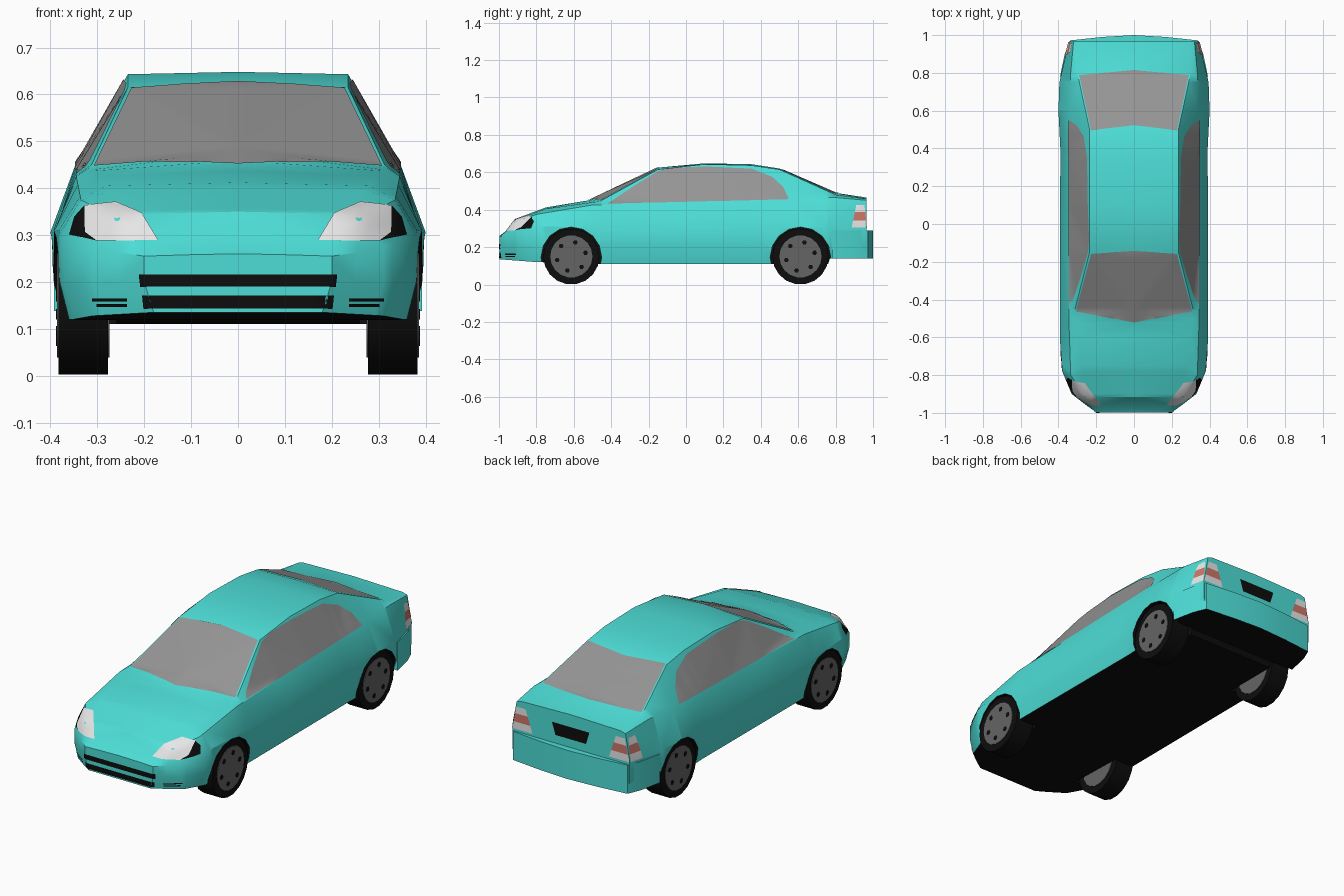
import bpy, bmesh, math
from mathutils import Vector, Matrix
from mathutils.bvhtree import BVHTree

if "Cube" in bpy.data.objects:
    bpy.data.objects.remove(bpy.data.objects["Cube"])


def material(name, r, g, b):
    m = bpy.data.materials.new(name)
    m.use_nodes = True
    m.diffuse_color = (r, g, b, 1)
    m.node_tree.nodes["Principled BSDF"].inputs["Base Color"].default_value = (r, g, b, 1)
    return m


PAINT = material("turquoise paint", .075, .73, .68)
BLACK = material("black rubber", .004, .004, .004)
GLASS = material("grey glass", .30, .30, .30)
HUB = material("dark grey hub", .13, .13, .13)
LAMP = material("white lamp", .8, .8, .8)
RED = material("red lamp", .62, .18, .14)


def finish(bm, name, mats, angle=30):
    me = bpy.data.meshes.new(name)
    bm.to_mesh(me)
    bm.free()
    for m in mats:
        me.materials.append(m)
    ob = bpy.data.objects.new(name, me)
    bpy.context.collection.objects.link(ob)
    smooth(ob, angle)
    return ob


def smooth(ob, angle=30):
    bpy.ops.object.select_all(action='DESELECT')
    ob.select_set(True)
    bpy.context.view_layer.objects.active = ob
    bpy.ops.object.shade_smooth_by_angle(angle=math.radians(angle))


def rail(points, y):
    """Piecewise linear value along the length of the car."""
    for (a, va), (b, vb) in zip(points, points[1:]):
        if y <= b:
            return va + (vb - va) * max(0, (y - a) / (b - a))
    return points[-1][1]


# Body rails: half widths and heights along the length
FLOOR_Z = [(-1, .135), (-.8, .12), (-.45, .11), (.76, .11), (.77, .14)]
WAIST_X = [(-1, .2), (-.9, .33), (-.78, .38), (-.6, .393), (.4, .39), (.6, .4), (.75, .395), (.965, .345)]
WAIST_Z = [(-1, .25), (-.9, .28), (-.75, .31), (0, .3), (.965, .31)]
SHOULDER_X = [(-1, .2), (-.96, .22), (-.915, .26), (-.8, .335), (-.5, .345), (.5, .345), (.8, .335), (.965, .32)]
SHOULDER_Z = [(-1, .255), (-.96, .285), (-.915, .335), (-.8, .375), (-.5, .425), (.5, .455), (.8, .465), (.965, .45)]
EDGE_X = [(-1, .1), (-.96, .2), (-.75, .28), (-.46, .315), (-.15, .235), (.5, .235), (.8, .3), (.965, .29)]
EDGE_Z = [(-1, .258), (-.96, .287), (-.915, .345), (-.75, .405), (-.46, .445), (-.15, .615),
          (.1, .643), (.35, .637), (.5, .615), (.8, .48), (.965, .458)]
TOP_Z = [(-1, .26), (-.96, .288), (-.915, .35), (-.75, .412), (-.52, .45), (-.15, .625),
         (.1, .648), (.35, .643), (.5, .62), (.8, .49), (.965, .465)]
STATIONS = sorted({y for y, _ in EDGE_Z + WAIST_X + FLOOR_Z + TOP_Z + SHOULDER_X})


def section(y):
    w, floor = rail(WAIST_X, y), rail(FLOOR_Z, y)
    half = [(w - .02, floor), (w, .2), (w, rail(WAIST_Z, y)),
            (rail(SHOULDER_X, y), rail(SHOULDER_Z, y)), (rail(EDGE_X, y), rail(EDGE_Z, y))]
    ring = [(0, floor)] + half + [(0, rail(TOP_Z, y))] + [(-x, z) for x, z in reversed(half)]
    return [Vector((x, max(y, -.997), z)) for x, z in ring]


# Body shell lofted through the sections, with a black floor
bm = bmesh.new()
rings = [[bm.verts.new(p) for p in section(y)] for y in STATIONS]
n = len(rings[0])
for a, b in zip(rings, rings[1:]):
    for j in range(n):
        k = (j + 1) % n
        f = bm.faces.new((a[j], a[k], b[k], b[j]))
        f.material_index = int(j in (0, n - 1))
bm.faces.new(rings[0])
bm.faces.new(rings[-1])
bmesh.ops.recalc_face_normals(bm, faces=bm.faces)
bmesh.ops.triangulate(bm, faces=bm.faces)
skin = BVHTree.FromBMesh(bm)
body = finish(bm, "body", [PAINT, BLACK])


def add_drum(bm, x0, x1, y, z, r, sides, mat=0):
    """Cylinder lying across the car."""
    mtx = Matrix.Translation(((x0 + x1) / 2, y, z)) @ Matrix.Rotation(math.pi / 2, 4, 'Y')
    old = set(bm.faces)
    bmesh.ops.create_cone(bm, cap_ends=True, segments=sides, radius1=r, radius2=r,
                          depth=abs(x1 - x0), matrix=mtx)
    for f in set(bm.faces) - old:
        f.material_index = mat


# Wheel arches cut out of the body, lined in black
AXLES = {"front": -.613, "rear": .612}
bm = bmesh.new()
for y in AXLES.values():
    for s in (-1, 1):
        add_drum(bm, s * .26, s * .5, y, .145, .162, 16, 1)
cutter = finish(bm, "arch_cutter", [PAINT, BLACK])
cutter.hide_render = True
mod = body.modifiers.new("arches", 'BOOLEAN')
mod.operation, mod.solver, mod.object = 'DIFFERENCE', 'EXACT', cutter
bpy.context.view_layer.objects.active = body
bpy.ops.object.modifier_apply(modifier=mod.name)
bpy.data.objects.remove(cutter)
smooth(body)

# Wheels: tyre, hub disc and six small holes
for end, y in AXLES.items():
    for side, s in (("left", 1), ("right", -1)):
        bm = bmesh.new()
        add_drum(bm, s * .277, s * .383, y, .15, .15, 18)
        add_drum(bm, s * .274, s * .386, y, .15, .113, 18, 1)
        for i in range(6):
            a = i * math.pi / 3 + .25
            add_drum(bm, s * .38, s * .388, y + .078 * math.cos(a), .15 + .078 * math.sin(a), .013, 6)
        finish(bm, f"{end}_{side}_wheel", [BLACK, HUB])

# Rear bumper: plan outline raised to a block, black below
plan = [(0, 1), (.17, .99), (.337, .972), (.367, .9), (.392, .78)]
plan += [(-x, y) for x, y in reversed(plan[1:])]
bm = bmesh.new()
base = bm.faces.new([bm.verts.new((x, y, .138)) for x, y in plan])
up = bmesh.ops.extrude_face_region(bm, geom=[base], use_keep_orig=True)
for v in up["geom"]:
    if isinstance(v, bmesh.types.BMVert):
        v.co.z = .29
bmesh.ops.recalc_face_normals(bm, faces=bm.faces)
for f in bm.faces:
    f.material_index = int(f.normal.z < -.8)
finish(bm, "rear_bumper", [PAINT, BLACK])


def decal(name, outline, direction, mat, flip=False, step=.02):
    """Thin panel: a flat outline cut into a grid and laid on the body skin."""
    d = Vector(direction)
    axis = max(range(3), key=lambda i: abs(d[i]))
    u, v = [i for i in range(3) if i != axis]
    bm = bmesh.new()
    verts = []
    for p in outline:
        co = Vector((0, 0, 0))
        co[u], co[v] = (-p[0] if flip else p[0]), p[1]
        verts.append(bm.verts.new(co))
    bm.faces.new(verts)
    for i in (u, v):
        normal = Vector((0, 0, 0))
        normal[i] = 1
        for k in range(-50, 51):
            lo = min(w.co[i] for w in bm.verts)
            hi = max(w.co[i] for w in bm.verts)
            if lo < k * step < hi:
                bmesh.ops.bisect_plane(bm, geom=bm.verts[:] + bm.edges[:] + bm.faces[:],
                                       plane_co=normal * k * step, plane_no=normal)
    lost = []
    for w in bm.verts:
        hit, nor, _, _ = skin.ray_cast(w.co - d * 2, d)
        if hit is None:
            lost.append(w)
        else:
            w.co = hit + nor * (.003 if nor.dot(d) < 0 else -.003)
    bmesh.ops.delete(bm, geom=lost, context='VERTS')
    bm.normal_update()
    bmesh.ops.reverse_faces(bm, faces=[f for f in bm.faces if f.normal.dot(d) > 0])
    finish(bm, name, [mat])


def mirrored(half):
    return half + [(-x, y) for x, y in reversed(half) if x]


def box(x0, x1, z0, z1):
    return [(x0, z0), (x1, z0), (x1, z1), (x0, z1)]


DOWN, BACK, FORWARD = (0, 0, -1), (0, 1, 0), (0, -1, 0)

# Windscreen, rear window, grille and plate recess
decal("windscreen", mirrored([(0, -.52), (.308, -.463), (.227, -.157), (0, -.142)]), DOWN, GLASS)
decal("rear_window", mirrored([(0, .522), (.228, .495), (.29, .787), (0, .815)]), DOWN, GLASS)
decal("upper_grille", mirrored([(.207, .19), (.21, .216)]), BACK, BLACK)
decal("lower_grille", mirrored([(.2, .143), (.203, .171)]), BACK, BLACK)
decal("plate_recess", mirrored([(.09, .335), (.11, .4)]), FORWARD, BLACK)

# Parts on both sides: side glass, lamps and bumper slits
SIDE_GLASS = [(-.42, .43), (.55, .455), (.52, .52), (.46, .575), (.35, .618), (.1, .63),
              (-.08, .622), (-.15, .605), (-.28, .525)]
HEADLAMP = [(.17, .287), (.3, .287), (.325, .305), (.326, .362), (.26, .369), (.205, .345)]
CORNER_LAMP = [(.3, .287), (.358, .3), (.347, .338), (.326, .362), (.325, .305)]
TAIL_REAR = [(.225, .345), (.265, .318)]
TAIL_SIDE = [(.885, .967), (.91, .953)]
BANDS = [("lower", .305, .343, LAMP), ("middle", .343, .388, RED), ("upper", .388, .425, LAMP)]


def band(edges, z0, z1):
    (a0, b0), (a1, b1) = edges
    t, q = [(z - .305) / .12 for z in (z0, z1)]
    return [(a0 + (a1 - a0) * t, z0), (b0 + (b1 - b0) * t, z0),
            (b0 + (b1 - b0) * q, z1), (a0 + (a1 - a0) * q, z1)]


for side, s in (("left", 1), ("right", -1)):
    flip, inward = s < 0, (-s, 0, 0)
    decal(f"{side}_side_glass", SIDE_GLASS, inward, GLASS)
    decal(f"{side}_headlamp", HEADLAMP, BACK, LAMP, flip)
    decal(f"{side}_corner_lamp", CORNER_LAMP, BACK, BLACK, flip, .01)
    for i, z in enumerate((.147, .159)):
        decal(f"{side}_bumper_slit_{i + 1}", box(.235, .31 - .01 * (1 - i), z, z + .006), BACK, BLACK, flip)
    for part, z0, z1, mat in BANDS:
        decal(f"{side}_{part}_tail_lamp", band(TAIL_REAR, z0, z1), FORWARD, mat, flip)
        decal(f"{side}_{part}_tail_lamp_side", band(TAIL_SIDE, z0, z1), inward, mat)
